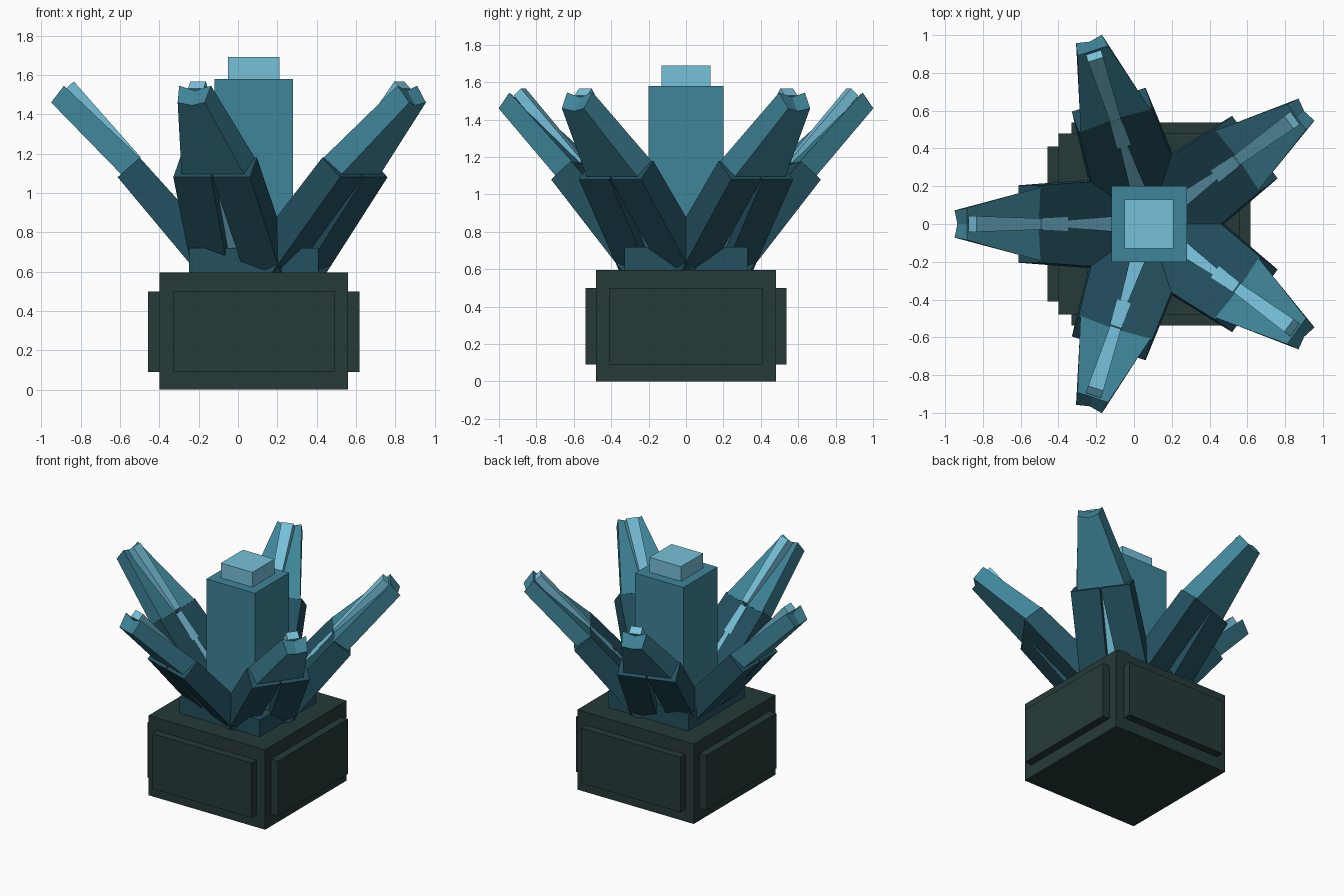
import bpy, bmesh, math
from mathutils import Vector

if "Cube" in bpy.data.objects:
    bpy.data.objects.remove(bpy.data.objects["Cube"], do_unlink=True)

CX = 0.08  # the pedestal axis sits slightly off centre


def material(name, hex_colour):
    rgb = [int(hex_colour[i:i + 2], 16) / 255 for i in (0, 2, 4)]
    lin = [c / 12.92 if c <= 0.04045 else ((c + 0.055) / 1.055) ** 2.4 for c in rgb]
    m = bpy.data.materials.new(name)
    m.use_nodes = True
    m.diffuse_color = (*lin, 1)
    bsdf = next(n for n in m.node_tree.nodes if n.type == 'BSDF_PRINCIPLED')
    bsdf.inputs["Base Color"].default_value = (*lin, 1)
    return m


STONE = material("dark stone", "253A38")
DEEP = material("deep teal", "23505F")
TEAL = material("crystal teal", "3F8599")
PALE = material("pale blue", "77C1DA")


def hexahedron(bm, near, far):
    """Join two four-cornered sections into a solid."""
    a = [bm.verts.new(p) for p in near]
    b = [bm.verts.new(p) for p in far]
    bm.faces.new(a)
    bm.faces.new(b)
    for i in range(4):
        j = (i + 1) % 4
        bm.faces.new((a[i], a[j], b[j], b[i]))


def finish(name, bm, mat):
    bmesh.ops.recalc_face_normals(bm, faces=bm.faces)
    mesh = bpy.data.meshes.new(name)
    bm.to_mesh(mesh)
    bm.free()
    mesh.materials.append(mat)
    ob = bpy.data.objects.new(name, mesh)
    bpy.context.collection.objects.link(ob)
    return ob


def block(name, hx, hy, z0, z1, mat, x=0.0, y=0.0):
    bm = bmesh.new()
    rect = [(-hx, -hy), (hx, -hy), (hx, hy), (-hx, hy)]
    hexahedron(bm, *[[(CX + x + u, y + v, z) for u, v in rect] for z in (z0, z1)])
    return finish(name, bm, mat)


# Pedestal with a raised panel on each side
block("pedestal", 0.48, 0.48, 0.0, 0.595, STONE)
for label, sx, sy in (("front", 0, -1), ("back", 0, 1), ("left", 1, 0), ("right", -1, 0)):
    block(label + "_panel", 0.05 if sx else 0.41, 0.05 if sy else 0.41,
          0.09, 0.50, STONE, sx * 0.488, sy * 0.488)

# Collar, central column and its cap
block("collar", 0.33, 0.33, 0.59, 0.72, DEEP)
block("column", 0.20, 0.20, 0.60, 1.58, TEAL)
block("column_cap", 0.13, 0.13, 1.57, 1.69, PALE)


def section(bottom, top, inner, outer, dip=0.0, top_outer=None):
    """Corners (radius, sideways, height) of one half's cross-section."""
    (rb, zb), (rt, zt) = bottom, top
    to = outer if top_outer is None else top_outer
    return [(rb, inner, zb), (rb, outer, zb), (rt, to, zt),
            (rt + dip, inner, zt - dip)]


# Each shard half is described by its near and far section
LOWER = (section((0.27, 0.575), (0.12, 0.67), 0.045, 0.237),
         section((0.692, 1.08), (0.58, 1.18), 0.004, 0.205, 0.012))
UPPER = (section((0.655, 1.075), (0.575, 1.175), 0.0, 0.172, 0.010, 0.195),
         section((1.03, 1.46), (0.965, 1.545), 0.0, 0.072, 0.012, 0.085))
# Shallow notch in the middle of the tip
UPPER[1][0] = (1.015, 0.0, 1.445)
UPPER[1][3] = (0.965, 0.0, 1.52)

# Pale core: sunk in the lower shard's gap, raised on the upper shard
CORE_LOW = (section((0.27, 0.66), (0.18, 0.715), -0.05, 0.05),
            section((0.63, 1.10), (0.57, 1.155), -0.03, 0.03))
CORE_HIGH = (section((0.62, 1.12), (0.575, 1.182), -0.03, 0.03),
             section((0.955, 1.53), (0.915, 1.567), -0.042, 0.042))


def shard(name, solids, angle, mat, mirrored):
    c, s = math.cos(angle), math.sin(angle)
    bm = bmesh.new()
    for near, far in solids:
        for side in ((1, -1) if mirrored else (1,)):
            hexahedron(bm, *[[Vector((CX + r * c - side * t * s,
                                      r * s + side * t * c, z)) for r, t, z in sec]
                             for sec in (near, far)])
    finish(name, bm, mat)


# Five shards radiating around the column
for i in range(5):
    ang = math.radians(36 + 72 * i)
    shard(f"lower_shard_{i + 1}", [LOWER], ang, DEEP, True)
    shard(f"upper_shard_{i + 1}", [UPPER], ang, TEAL, True)
    shard(f"shard_core_{i + 1}", [CORE_LOW, CORE_HIGH], ang, PALE, False)
